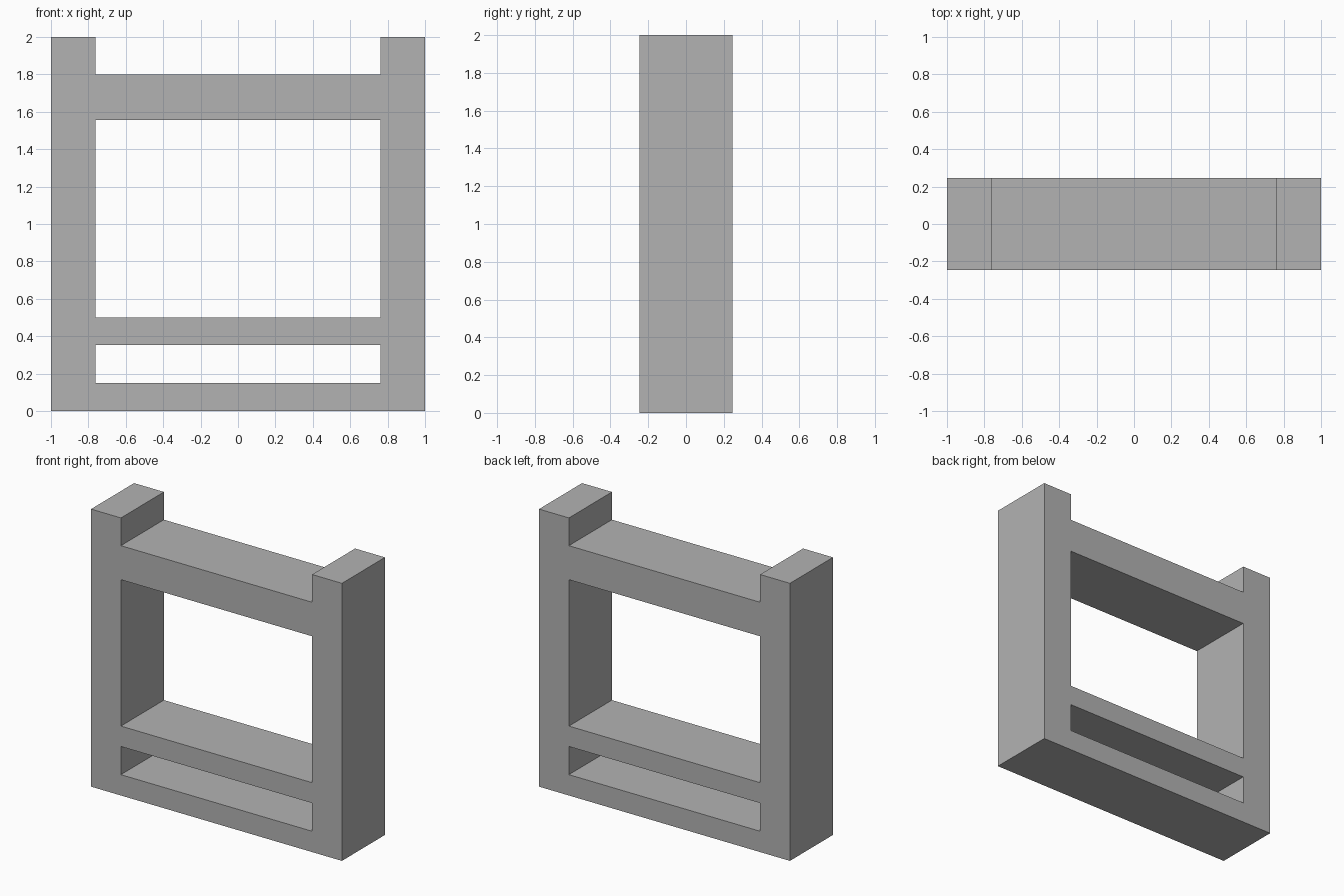
import bpy
import bmesh

if "Cube" in bpy.data.objects:
    bpy.data.objects.remove(bpy.data.objects["Cube"])

DEPTH = 0.49
XS = [-1.0, -0.762, 0.762, 1.0]                       # outer and inner post edges
ZS = [0.0, 0.15, 0.353, 0.5, 1.555, 1.80, 2.0]        # rail edges
RAIL_ROWS = {0, 2, 4}                                 # bottom, middle and top rail

grey = bpy.data.materials.new("mid_grey")
grey.diffuse_color = (0.45, 0.45, 0.45, 1.0)
grey.use_nodes = True
grey.node_tree.nodes["Principled BSDF"].inputs["Base Color"].default_value = grey.diffuse_color

# Front outline of posts and rails as one joined sheet
bm = bmesh.new()
grid = [[bm.verts.new((x, -DEPTH / 2, z)) for x in XS] for z in ZS]
for r in range(len(ZS) - 1):
    for c in range(3):
        if c != 1 or r in RAIL_ROWS:
            bm.faces.new((grid[r][c], grid[r][c + 1],
                          grid[r + 1][c + 1], grid[r + 1][c]))

# Extrude to full depth, then merge the flat regions
ext = bmesh.ops.extrude_face_region(bm, geom=bm.faces[:], use_keep_orig=True)
moved = [v for v in ext["geom"] if isinstance(v, bmesh.types.BMVert)]
bmesh.ops.translate(bm, verts=moved, vec=(0, DEPTH, 0))
bmesh.ops.recalc_face_normals(bm, faces=bm.faces[:])

mesh = bpy.data.meshes.new("frame")
bm.to_mesh(mesh)
bm.free()
mesh.materials.append(grey)
frame = bpy.data.objects.new("frame", mesh)
bpy.context.collection.objects.link(frame)
